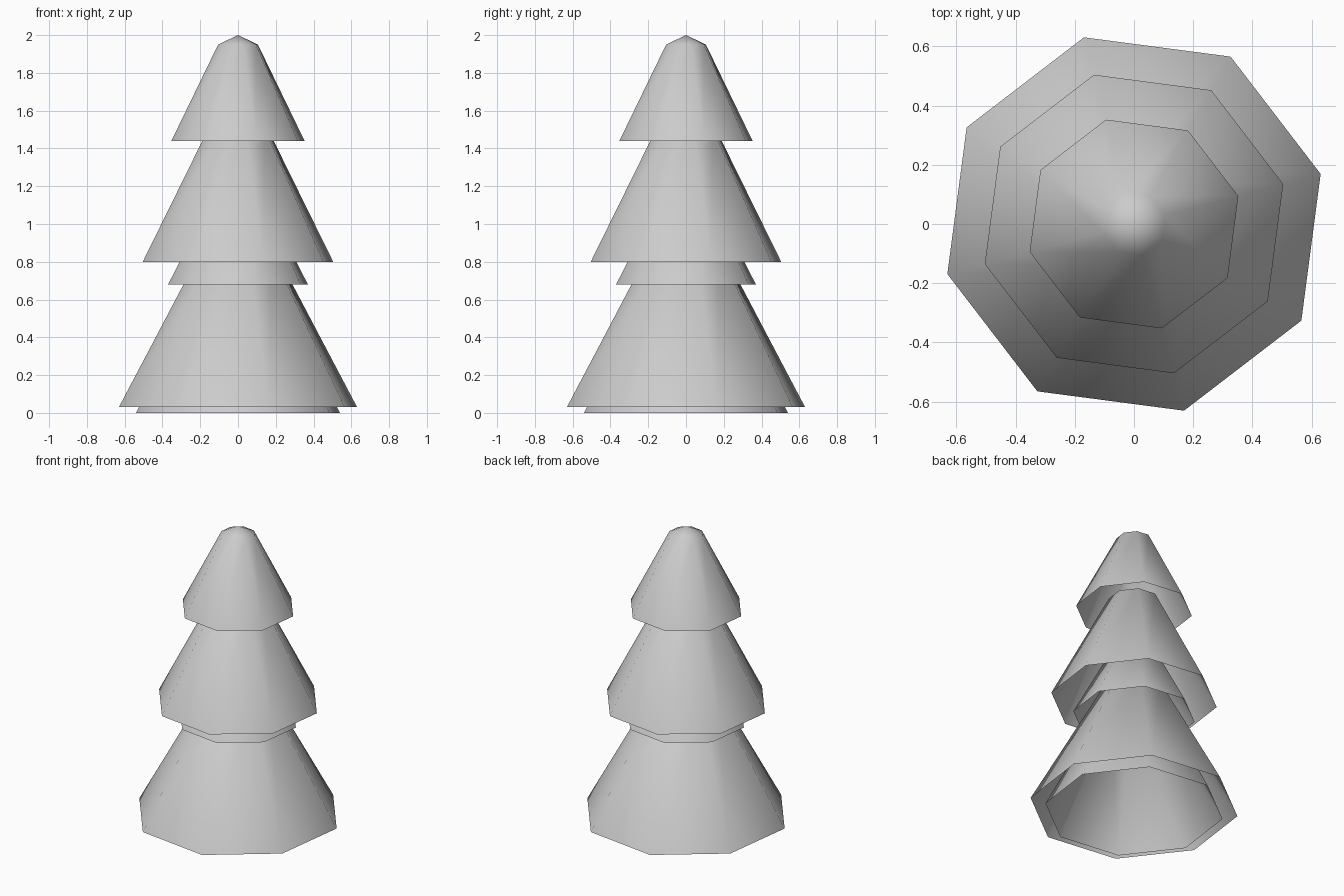
import bpy, bmesh, math

if "Cube" in bpy.data.objects:
    bpy.data.objects.remove(bpy.data.objects["Cube"])

SIDES = 8
TWIST = math.radians(15)


def tier(name, rings, apex_z):
    """Open-bottomed octagonal cone with a low pointed cap."""
    bm = bmesh.new()
    loops = []
    for r, z in rings:
        loops.append([bm.verts.new((r * math.cos(TWIST + i * math.tau / SIDES),
                                    r * math.sin(TWIST + i * math.tau / SIDES), z))
                      for i in range(SIDES)])
    tip = bm.verts.new((0, 0, apex_z))
    for i in range(SIDES):
        j = (i + 1) % SIDES
        for lo, hi in zip(loops, loops[1:]):
            bm.faces.new((lo[i], lo[j], hi[j], hi[i]))
        bm.faces.new((loops[-1][i], loops[-1][j], tip))
    for f in bm.faces:
        f.smooth = True
    mesh = bpy.data.meshes.new(name)
    bm.to_mesh(mesh)
    bm.free()
    obj = bpy.data.objects.new(name, mesh)
    bpy.context.collection.objects.link(obj)
    return obj


# Outer foliage, bottom to top
tier("lower_branches", [(0.653, 0.03), (0.195, 0.87)], 0.93)
tier("middle_branches", [(0.522, 0.80), (0.16, 1.51)], 1.57)
tier("top_branches", [(0.365, 1.44), (0.109, 1.95)], 2.0)

# Inner foliage layers peeking out below the outer ones
tier("lower_inner_branches", [(0.559, 0.0), (0.17, 0.77)], 0.82)
tier("middle_inner_branches", [(0.383, 0.68), (0.20, 1.03)], 1.09)
